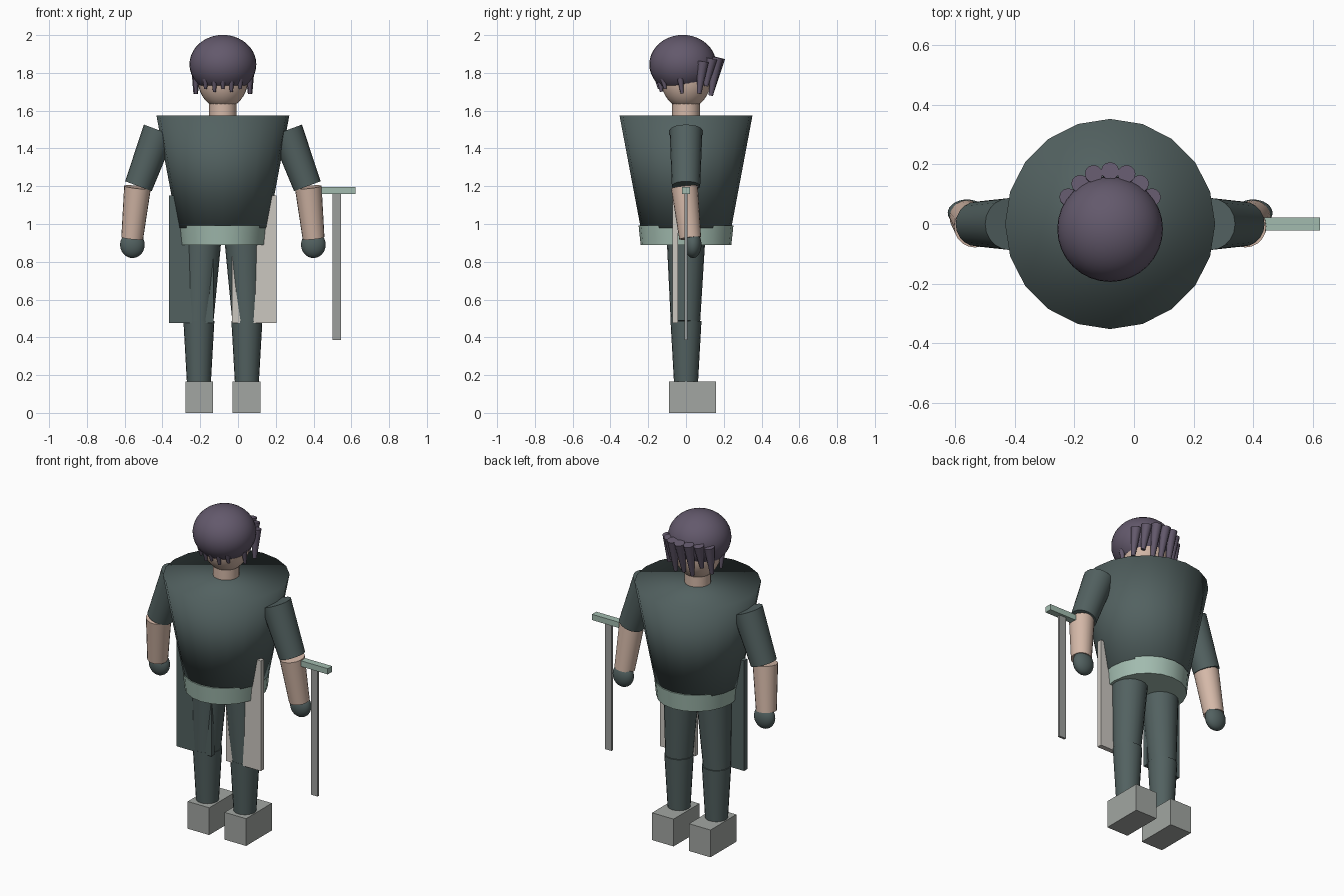
import bpy, bmesh, math
from mathutils import Vector

if "Cube" in bpy.data.objects:
    bpy.data.objects.remove(bpy.data.objects["Cube"])

CX = -0.08  # body centre line


def material(name, rgb):
    m = bpy.data.materials.new(name)
    m.diffuse_color = (*rgb, 1)
    m.use_nodes = True
    m.node_tree.nodes["Principled BSDF"].inputs["Base Color"].default_value = m.diffuse_color
    return m


CLOTH = material("dark_cloth", (0.085, 0.12, 0.118))
SKIN = material("skin", (0.66, 0.48, 0.39))
HAIR = material("hair", (0.125, 0.10, 0.15))
SASH = material("pale_green", (0.36, 0.50, 0.43))
PALE = material("pale_panel", (0.60, 0.57, 0.53))
BOOT = material("boot_grey", (0.36, 0.38, 0.36))
STEEL = material("blade_grey", (0.34, 0.35, 0.34))


def finish(bm, name, mat, smooth=None):
    bmesh.ops.recalc_face_normals(bm, faces=bm.faces)
    me = bpy.data.meshes.new(name)
    bm.to_mesh(me)
    bm.free()
    me.materials.append(mat)
    ob = bpy.data.objects.new(name, me)
    bpy.context.collection.objects.link(ob)
    if smooth:
        bpy.ops.object.select_all(action='DESELECT')
        ob.select_set(True)
        bpy.context.view_layer.objects.active = ob
        bpy.ops.object.shade_smooth_by_angle(angle=math.radians(smooth))
    return ob


def box(name, lo, hi, mat):
    lo, hi = Vector(lo), Vector(hi)
    bm = bmesh.new()
    bmesh.ops.create_cube(bm, size=1)
    for v in bm.verts:
        v.co = (lo + hi) / 2 + v.co * (hi - lo)
    finish(bm, name, mat)


def taper(name, a, b, ra, rb, mat, sides=20, smooth=40, sx=1):
    """Closed tapered cylinder from a (radius ra) to b (radius rb)."""
    a, b = Vector(a), Vector(b)
    d = b - a
    bm = bmesh.new()
    bmesh.ops.create_cone(bm, cap_ends=True, segments=sides,
                          radius1=ra, radius2=rb, depth=d.length)
    q = Vector((0, 0, 1)).rotation_difference(d)
    for v in bm.verts:
        v.co = q @ Vector((v.co.x * sx, v.co.y, v.co.z)) + (a + b) / 2
    finish(bm, name, mat, smooth)


def ball(name, c, r, mat, cut=None):
    """Ellipsoid, optionally cut flat below height cut."""
    bm = bmesh.new()
    bmesh.ops.create_uvsphere(bm, u_segments=32, v_segments=20, radius=1)
    for v in bm.verts:
        v.co = Vector(c) + Vector(v.co[i] * r[i] for i in range(3))
    if cut:
        res = bmesh.ops.bisect_plane(bm, geom=bm.verts[:] + bm.edges[:] + bm.faces[:],
                                     plane_co=(0, 0, cut), plane_no=(0, 0, 1), clear_inner=True)
        edges = [e for e in res['geom_cut'] if isinstance(e, bmesh.types.BMEdge)]
        bmesh.ops.holes_fill(bm, edges=edges)
    finish(bm, name, mat, 40)


# Torso and waist
taper("torso", (CX, 0, 0.98), (CX, 0, 1.575), 0.24, 0.352, CLOTH, smooth=180)
taper("waist_sash", (CX, 0, 0.888), (CX, 0, 0.992), 0.24, 0.251, SASH, sx=0.945)

# Neck, head and hair cap
taper("neck", (CX, 0, 1.55), (CX, 0, 1.68), 0.073, 0.073, SKIN)
ball("head", (CX, 0, 1.775), (0.135, 0.135, 0.165), SKIN)
ball("hair_cap", (CX, -0.017, 1.845), (0.177, 0.177, 0.156), HAIR, cut=1.732)

# Rear locks fan around the head: x offset, y, top z, bottom z
for i, (x, y, zt, zb) in enumerate([(0, 0.178, 1.88, 1.69), (0.055, 0.168, 1.88, 1.68),
                                    (0.1, 0.135, 1.875, 1.73), (0.14, 0.09, 1.86, 1.69)]):
    for s in ((1,) if x == 0 else (-1, 1)):
        top = (CX + s * x, y, zt)
        low = (CX + s * x * 1.03, y - 0.045 + i * 0.008, zb)
        taper("rear_hair_lock", low, top, 0.012, 0.03, HAIR, 12)

# Short locks on the forehead and temples
for x, y, zb in [(0, -0.15, 1.715), (0.045, -0.14, 1.70), (0.092, -0.12, 1.715),
                 (0.143, -0.03, 1.69)]:
    for s in ((1,) if x == 0 else (-1, 1)):
        taper("front_hair_lock", (CX + s * x, y + 0.01, zb), (CX + s * x, y, 1.77),
              0.008, 0.017, HAIR, 10)

# Arms, legs, boots and coat panels, mirrored about the centre line
for s in (-1, 1):
    def p(x, y, z):
        return (CX + s * x, y, z)

    taper("sleeve", p(0.447, 0, 1.20), p(0.337, 0, 1.496), 0.075, 0.087, CLOTH)
    taper("forearm", p(0.48, 0.022, 0.925), p(0.452, -0.008, 1.195), 0.058, 0.071, SKIN)
    ball("hand", p(0.479, 0.037, 0.89), (0.065, 0.045, 0.07), CLOTH)
    taper("thigh", p(0.128, -0.003, 0.485), p(0.11, 0, 0.92), 0.078, 0.102, CLOTH)
    taper("shin", p(0.127, 0, 0.15), p(0.127, 0, 0.487), 0.063, 0.082, CLOTH)
    fx = CX + s * 0.125
    box("boot", (fx - 0.073, -0.09, 0), (fx + 0.073, 0.16, 0.167), BOOT)
    tx = CX + s * 0.167
    box("coat_panel", (tx - 0.118, -0.072, 0.475), (tx + 0.118, -0.042, 1.15),
        PALE if s > 0 else CLOTH)

# Sword hanging beside the right-hand forearm
box("sword_blade", (0.5, -0.007, 0.385), (0.545, 0.007, 1.19), STEEL)
box("sword_guard", (0.422, -0.021, 1.16), (0.623, 0.021, 1.195), SASH)
